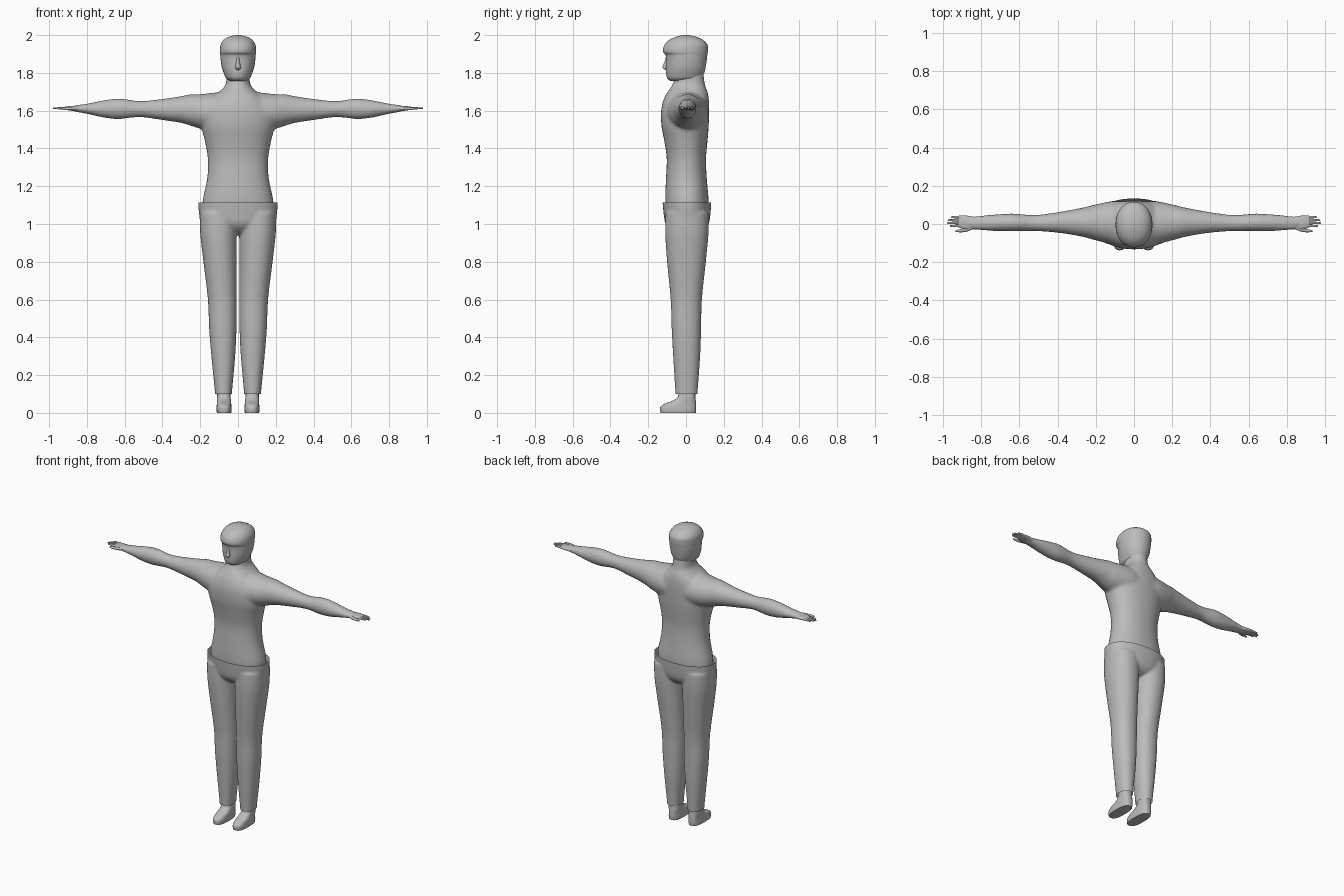
import bpy, bmesh, math
from mathutils import Vector

grey = bpy.data.materials.new("plain grey")
grey.diffuse_color = (0.5, 0.5, 0.5, 1)


def spline(sections, steps):
    """Catmull-Rom interpolation between cross-sections."""
    s = [Vector(p) for p in sections]
    out = []
    for i in range(len(s) - 1):
        p0, p1, p2, p3 = s[max(i - 1, 0)], s[i], s[i + 1], s[min(i + 2, len(s) - 1)]
        for k in range(steps):
            t = k / steps
            out.append(0.5 * (2 * p1 + (p2 - p0) * t + (2 * p0 - 5 * p1 + 4 * p2 - p3) * t * t
                              + (3 * p1 - p0 - 3 * p2 + p3) * t ** 3))
    return out + [s[-1]]


def loft(bm, axis, sections, n=2.0, sides=32, steps=3, mirror=False):
    """Sections: (position, a min, a max, b min, b max); a,b = x,y along z or y,z along x."""
    for sx in ((1, -1) if mirror else (1,)):
        rings = []
        for t, a0, a1, b0, b1 in spline(sections, steps):
            ring = []
            for k in range(sides):
                an = 2 * math.pi * k / sides
                c, s = math.cos(an), math.sin(an)
                a = (a0 + a1) / 2 + (a1 - a0) / 2 * math.copysign(abs(c) ** (2 / n), c)
                b = (b0 + b1) / 2 + (b1 - b0) / 2 * math.copysign(abs(s) ** (2 / n), s)
                x, y, z = (a, b, t) if axis == 'z' else (t, a, b)
                ring.append(bm.verts.new((x * sx, y, z)))
            rings.append(ring)
        for r, q in zip(rings, rings[1:]):
            for k in range(sides):
                j = (k + 1) % sides
                bm.faces.new((r[k], r[j], q[j], q[k]))
        bm.faces.new(rings[0])
        bm.faces.new(rings[-1])


def finish(name, bm, voxel=0, smooth=0, cuts=()):
    """Make the object; optionally fuse the lofts, soften them and trim open ends."""
    bmesh.ops.recalc_face_normals(bm, faces=bm.faces)
    me = bpy.data.meshes.new(name)
    bm.to_mesh(me)
    bm.free()
    ob = bpy.data.objects.new(name, me)
    bpy.context.collection.objects.link(ob)
    if voxel:
        m = ob.modifiers.new("fuse", 'REMESH')
        m.mode, m.voxel_size = 'VOXEL', voxel
        m = ob.modifiers.new("soften", 'SMOOTH')
        m.factor, m.iterations = 0.5, smooth
        bpy.context.view_layer.update()
        dg = bpy.context.evaluated_depsgraph_get()
        me = bpy.data.meshes.new_from_object(ob.evaluated_get(dg))
        ob.modifiers.clear()
        ob.data = me
    if cuts:
        b = bmesh.new()
        b.from_mesh(me)
        for z, up in cuts:
            bmesh.ops.bisect_plane(b, geom=b.verts[:] + b.edges[:] + b.faces[:],
                                   plane_co=(0, 0, z), plane_no=(0, 0, up), clear_outer=True)
        b.to_mesh(me)
        b.free()
    me.materials.clear()
    me.materials.append(grey)
    bpy.ops.object.select_all(action='DESELECT')
    bpy.context.view_layer.objects.active = ob
    ob.select_set(True)
    bpy.ops.object.shade_smooth_by_angle(angle=math.radians(50))
    return ob


def sym(rows):
    """(z, half width, front, back) -> centred section."""
    return [(z, -h, h, f, b) for z, h, f, b in rows]


# Upper body: torso, neck and arms fused together
bm = bmesh.new()
loft(bm, 'z', sym([
    (1.05, .183, -.10, .113), (1.12, .188, -.11, .12), (1.24, .163, -.106, .11),
    (1.35, .16, -.102, .106), (1.45, .178, -.117, .115), (1.52, .195, -.13, .12),
    (1.60, .19, -.132, .123), (1.66, .15, -.118, .121), (1.70, .10, -.097, .114),
    (1.73, .07, -.076, .102), (1.76, .062, -.064, .097), (1.82, .06, -.05, .09)]), n=2.2, sides=48)
loft(bm, 'x', [
    (-.03, -.11, .11, 1.49, 1.69), (.10, -.108, .12, 1.485, 1.697), (.20, -.086, .103, 1.505, 1.687),
    (.25, -.072, .09, 1.52, 1.687), (.30, -.061, .08, 1.535, 1.677), (.40, -.046, .062, 1.55, 1.662),
    (.52, -.037, .047, 1.566, 1.651), (.62, -.038, .054, 1.556, 1.664), (.70, -.038, .052, 1.561, 1.657),
    (.80, -.033, .044, 1.583, 1.637), (.86, -.028, .038, 1.594, 1.629), (.88, -.02, .03, 1.6, 1.623)],
    mirror=True)
finish("upper_body", bm, 0.009, 8)

# Hands: palm, four fingers and thumb
bm = bmesh.new()
loft(bm, 'x', [(.83, -.026, .036, 1.592, 1.628), (.865, -.03, .042, 1.597, 1.626),
               (.89, -.028, .045, 1.601, 1.624), (.915, -.018, .044, 1.604, 1.621),
               (.922, -.012, .04, 1.608, 1.617)], n=2.4, sides=20, mirror=True)
for y, tip in ((-.010, .965), (.005, .98), (.020, .976), (.036, .958)):
    loft(bm, 'x', [(.90, y - .008, y + .008, 1.605, 1.621), (.94, y - .006, y + .006, 1.607, 1.619),
                   (tip - .006, y - .005, y + .005, 1.608, 1.617), (tip, y - .002, y + .002, 1.611, 1.614)],
         sides=10, steps=2, mirror=True)
loft(bm, 'x', [(.85, -.03, -.01, 1.602, 1.622), (.885, -.042, -.022, 1.602, 1.62),
               (.925, -.043, -.03, 1.604, 1.617), (.935, -.04, -.034, 1.608, 1.613)],
     sides=10, mirror=True)
finish("hands", bm)

# Head with brow ridge
bm = bmesh.new()
loft(bm, 'z', sym([
    (1.757, .045, -.082, .06), (1.772, .064, -.10, .08), (1.80, .076, -.106, .097),
    (1.83, .086, -.106, .104), (1.87, .092, -.105, .11), (1.895, .0935, -.108, .113),
    (1.907, .096, -.12, .115), (1.925, .096, -.122, .116), (1.95, .092, -.113, .114),
    (1.975, .076, -.088, .09), (1.99, .052, -.056, .056), (1.998, .024, -.025, .025),
    (2.0, .004, -.004, .004)]), n=2.1, sides=48)
finish("head", bm)

# Nose
bm = bmesh.new()
loft(bm, 'z', sym([(1.815, .006, -.108, -.09), (1.822, .014, -.119, -.09), (1.832, .014, -.125, -.09),
                   (1.86, .009, -.114, -.09), (1.89, .007, -.106, -.09)]), sides=14)
finish("nose", bm)

# Trousers: hips and legs fused, open at waist and cuffs
bm = bmesh.new()
loft(bm, 'z', sym([(1.14, .211, -.126, .135), (1.06, .207, -.119, .13), (1.0, .19, -.108, .12),
                   (.96, .12, -.075, .09), (.945, .06, -.04, .05)]), n=2.2, sides=48)
loft(bm, 'z', [
    (1.06, .0, .203, -.108, .12), (.95, .006, .2, -.11, .119), (.80, .007, .183, -.1, .105),
    (.60, .007, .159, -.081, .084), (.45, .008, .153, -.076, .08), (.30, .015, .141, -.068, .075),
    (.12, .031, .123, -.057, .062), (.07, .034, .12, -.054, .06)], n=2.2, sides=40, mirror=True)
finish("trousers", bm, 0.0075, 5, cuts=((1.114, 1), (.10, -1)))

# Shoes with ankles
bm = bmesh.new()
loft(bm, 'z', [
    (0, .036, .112, -.135, .052), (.02, .034, .114, -.138, .054), (.035, .035, .113, -.133, .054),
    (.05, .036, .112, -.11, .053), (.062, .037, .111, -.075, .052), (.08, .039, .111, -.048, .05),
    (.10, .041, .11, -.04, .049), (.16, .042, .11, -.038, .048)], n=2.7, sides=32, mirror=True)
finish("shoes", bm)
